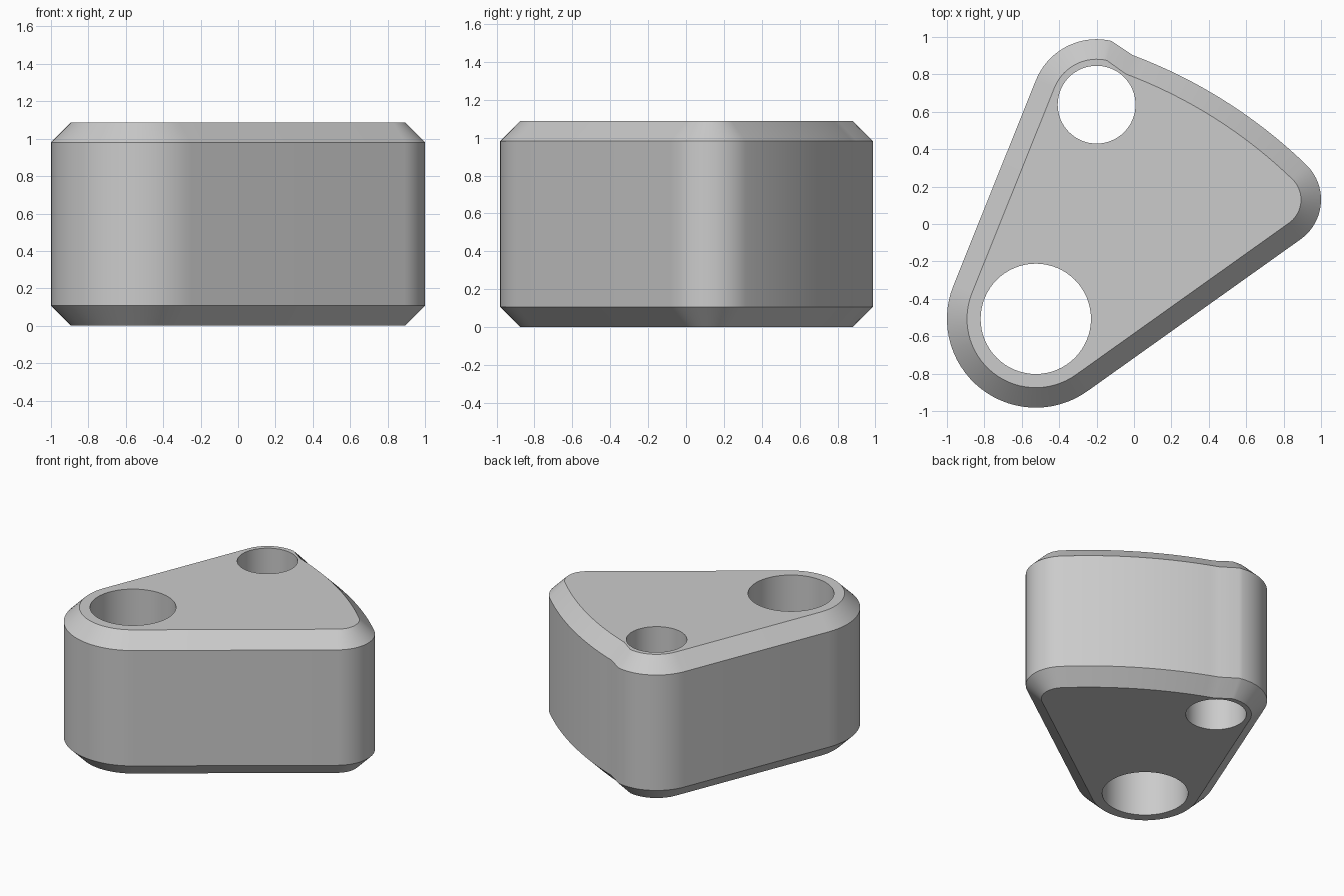
import bpy, bmesh
from math import cos, sin, radians, atan2, degrees
from mathutils import Vector

cube = bpy.data.objects.get("Cube")
if cube:
    bpy.data.objects.remove(cube, do_unlink=True)

HEIGHT, CHAMFER = 1.088, 0.107
FRONT_PIVOT, BACK_PIVOT, NOSE = Vector((-0.525, -0.507)), Vector((-0.2, 0.638)), Vector((0.74, 0.13))

grey = bpy.data.materials.new("grey metal")
grey.use_nodes = True
colour = (0.6, 0.6, 0.6, 1)
grey.diffuse_color = colour
grey.node_tree.nodes["Principled BSDF"].inputs["Base Color"].default_value = colour


def arc(centre, radius, start, end, steps):
    """Points along an arc, angles in degrees."""
    angles = [radians(start + (end - start) * i / steps) for i in range(steps + 1)]
    return [centre + radius * Vector((cos(a), sin(a))) for a in angles]


# Large sweep of the curved back edge, from the nose to the back boss
SWEEP_R = 2.7
SWEEP_C = NOSE + (0.26 - SWEEP_R) * Vector((cos(radians(46)), sin(radians(46))))
kink = Vector((0.01, 0.948)) - SWEEP_C
SWEEP_END = degrees(atan2(kink.y, kink.x))


def outline(inset):
    """Rounded three-cornered profile, counter-clockwise."""
    return (arc(NOSE, 0.26 - inset, -54.4, 46, 20)
            + arc(SWEEP_C, SWEEP_R - inset, 46, SWEEP_END, 16)[1:]
            + arc(BACK_PIVOT, 0.35 - inset, 77, 158.1, 18)
            + arc(FRONT_PIVOT, 0.475 - inset, 158.1, 305.6, 30))


def hole(centre, radius):
    return arc(centre, radius, 0, 360, 64)[:-1]


bm = bmesh.new()


def ring(points, z):
    verts = [bm.verts.new((p.x, p.y, z)) for p in points]
    for a, b in zip(verts, verts[1:] + verts[:1]):
        bm.edges.new((a, b))
    return verts


def skin(rings):
    """Join successive rings with quads."""
    for low, high in zip(rings, rings[1:]):
        for i in range(len(low)):
            j = (i + 1) % len(low)
            bm.faces.new((low[i], low[j], high[j], high[i]))


# Chamfered outer wall and the two bores
walls = [[ring(outline(inset), z) for inset, z in
          ((CHAMFER, 0), (0, CHAMFER), (0, HEIGHT - CHAMFER), (CHAMFER, HEIGHT))]]
for centre, radius in ((FRONT_PIVOT, 0.295), (BACK_PIVOT, 0.208)):
    walls.append([ring(hole(centre, radius), z) for z in (0, HEIGHT)])
for rings in walls:
    skin(rings)

# Flat top and bottom around the bores
for level in (0, -1):
    edges = [bm.edges.get((a, b)) for rings in walls
             for a, b in zip(rings[level], rings[level][1:] + rings[level][:1])]
    bmesh.ops.triangle_fill(bm, use_beauty=True, edges=edges)
bmesh.ops.recalc_face_normals(bm, faces=bm.faces)

mesh = bpy.data.meshes.new("link_block")
bm.to_mesh(mesh)
bm.free()
mesh.materials.append(grey)
block = bpy.data.objects.new("link_block", mesh)
bpy.context.collection.objects.link(block)
bpy.context.view_layer.objects.active = block
block.select_set(True)
bpy.ops.object.shade_smooth_by_angle(angle=radians(30))
